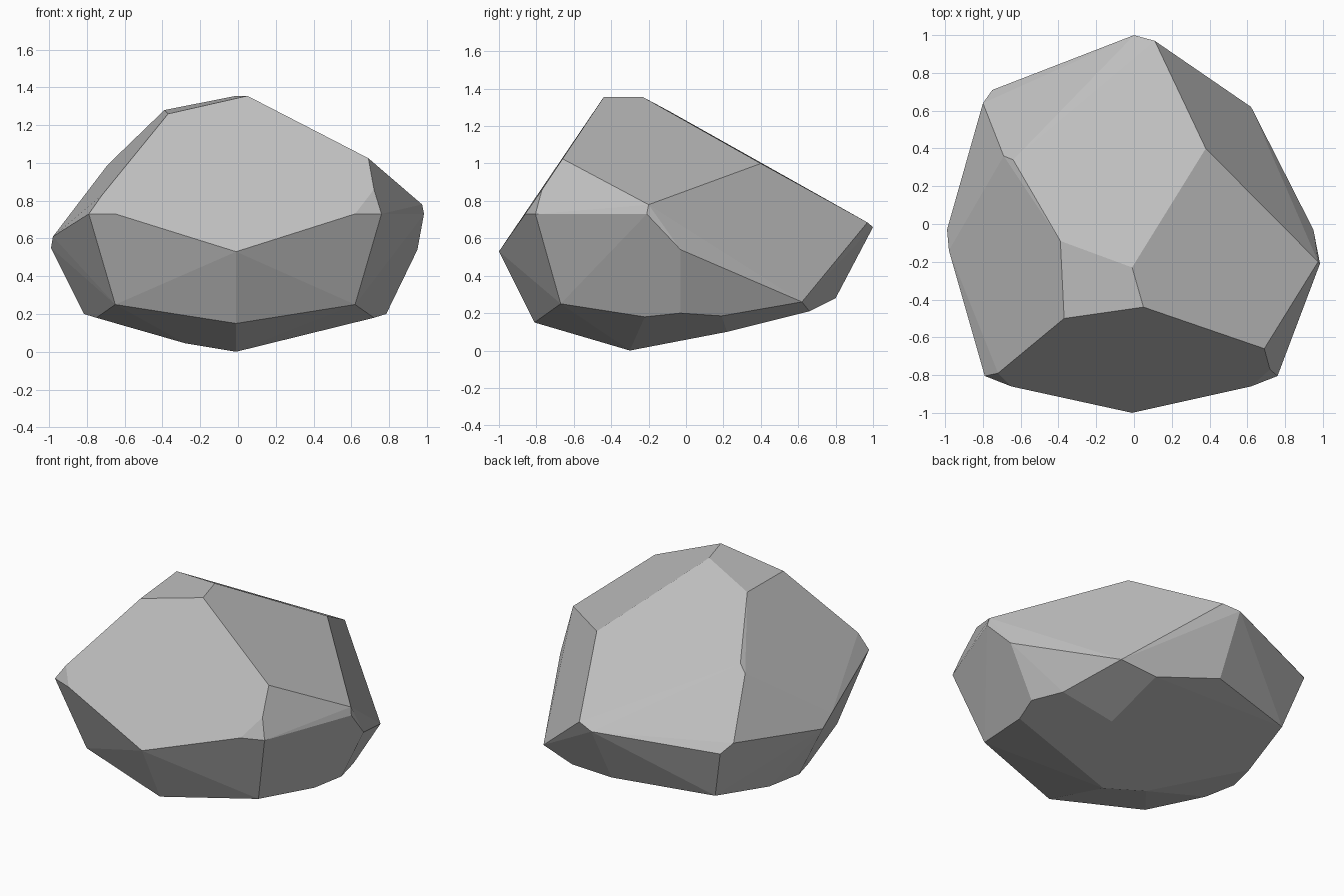
import bpy, bmesh, math

AXIS = -0.015  # x of the plane the rough block is symmetric about

# Corners shared by both sides of the block: (half width, y, z)
paired = [
    (0.635, -0.67, 0.25), (0.735, -0.22, 0.18), (0.80, -0.03, 0.20),
    (0.735, 0.19, 0.185), (0.635, 0.62, 0.26),
    (0.635, -0.86, 0.73), (0.775, -0.805, 0.73),
]
# Front keel, underside and back corners
lower = [
    (-0.01, -1.0, 0.53), (-0.01, -0.81, 0.15), (-0.01, -0.30, 0.0),
    (0.36, 0.22, 0.10), (-0.28, -0.22, 0.045), (0.38, 0.66, 0.21),
    (-0.01, 0.80, 0.28), (0.0, 1.0, 0.66), (0.11, 0.97, 0.685),
    (-0.75, 0.71, 0.60), (-0.80, 0.64, 0.66),
]
# Chipped shoulders and the crest
upper = [
    (0.95, -0.03, 0.54), (0.985, -0.21, 0.73), (0.975, -0.20, 0.78),
    (0.72, -0.77, 0.86), (0.69, -0.66, 1.025), (0.38, 0.40, 1.0),
    (0.05, -0.44, 1.355), (-0.01, -0.23, 1.355), (-0.37, -0.50, 1.26),
    (-0.39, -0.09, 1.28), (-0.64, 0.34, 1.035), (-0.69, 0.36, 0.99),
    (-0.98, -0.14, 0.61), (-0.99, -0.03, 0.55), (-0.72, -0.79, 0.83),
]

corners = lower + upper
for side in (-1, 1):
    corners += [(AXIS + side * w, y, z) for w, y, z in paired]

# Wrap the corners in a convex stone and merge nearly flat facets
bm = bmesh.new()
for c in corners:
    bm.verts.new(c)
hull = bmesh.ops.convex_hull(bm, input=bm.verts[:])
unused = {g for g in hull["geom_interior"] + hull["geom_unused"]
          if isinstance(g, bmesh.types.BMVert)}
bmesh.ops.delete(bm, geom=list(unused), context='VERTS')
bmesh.ops.dissolve_limit(bm, angle_limit=math.radians(2.5),
                         verts=bm.verts[:], edges=bm.edges[:])
bmesh.ops.recalc_face_normals(bm, faces=bm.faces[:])

mesh = bpy.data.meshes.new("rock")
bm.to_mesh(mesh)
bm.free()

# Plain grey stone
stone = bpy.data.materials.new("grey_stone")
stone.diffuse_color = (0.52, 0.52, 0.52, 1.0)
mesh.materials.append(stone)

rock = bpy.data.objects.new("rock", mesh)
bpy.context.collection.objects.link(rock)
